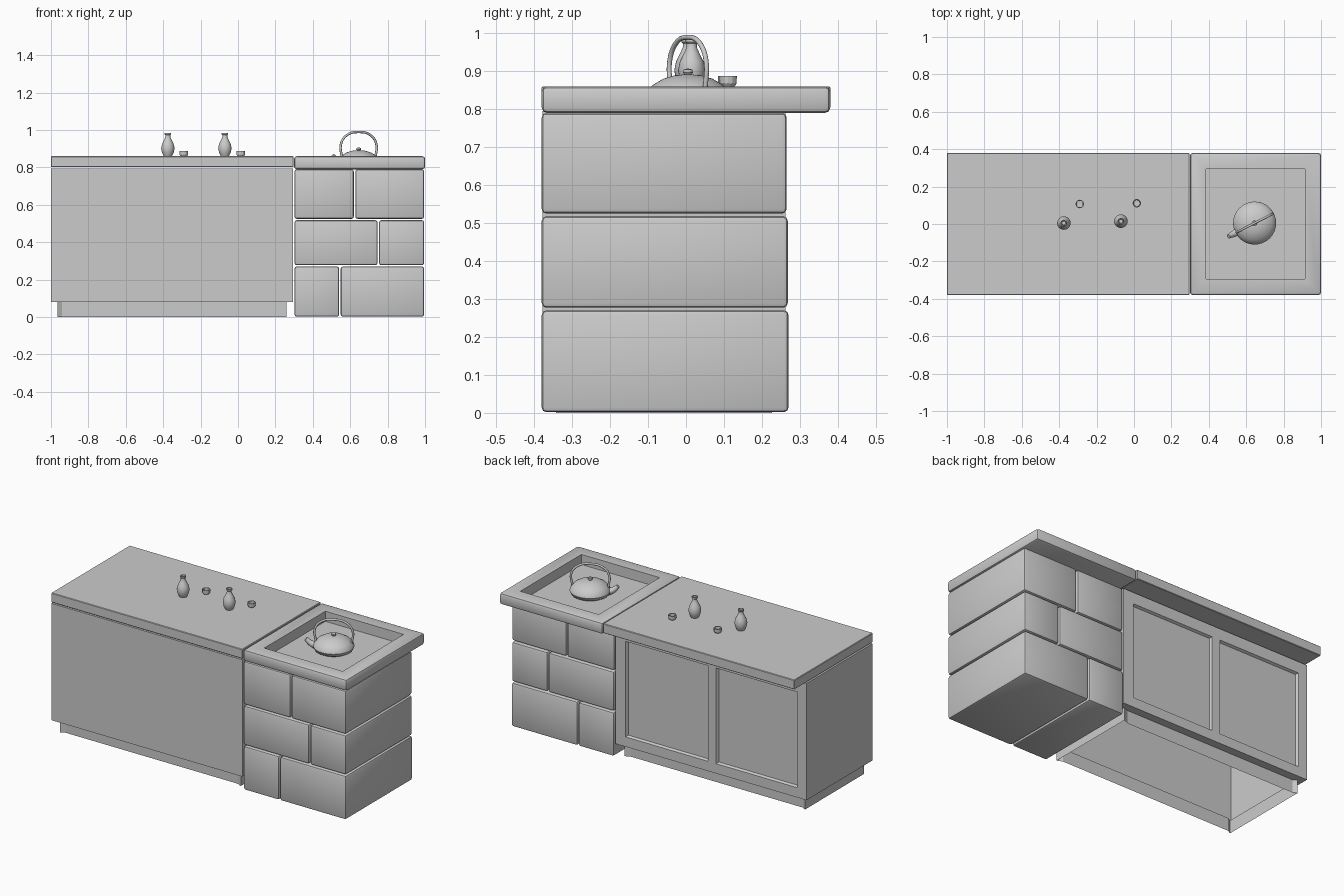
import bpy, bmesh, math
from mathutils import Vector, Matrix

if "Cube" in bpy.data.objects:
    bpy.data.objects.remove(bpy.data.objects["Cube"])


def finish(bm, name, smooth=None):
    bmesh.ops.recalc_face_normals(bm, faces=bm.faces)
    mesh = bpy.data.meshes.new(name)
    bm.to_mesh(mesh)
    bm.free()
    ob = bpy.data.objects.new(name, mesh)
    bpy.context.collection.objects.link(ob)
    if smooth:
        bpy.ops.object.select_all(action='DESELECT')
        ob.select_set(True)
        bpy.context.view_layer.objects.active = ob
        bpy.ops.object.shade_smooth_by_angle(angle=math.radians(smooth))
    return ob


def box_mesh(lo, hi):
    lo, hi = Vector(lo), Vector(hi)
    bm = bmesh.new()
    bmesh.ops.create_cube(bm, size=1, matrix=Matrix.Translation((lo + hi) / 2)
                          @ Matrix.Diagonal((*(hi - lo), 1)))
    return bm


def bevel(bm, edges, width, segments=2):
    bmesh.ops.bevel(bm, geom=list(edges), offset=width, segments=segments,
                    profile=0.5, affect='EDGES')


def lathe(name, profile, loc, segs=32, smooth=40):
    bm = bmesh.new()
    vs = [bm.verts.new((r, 0, z)) for r, z in profile]
    es = [bm.edges.new(p) for p in zip(vs, vs[1:])]
    bmesh.ops.spin(bm, geom=vs + es, cent=(0, 0, 0), axis=(0, 0, 1),
                   angle=math.tau, steps=segs)
    bmesh.ops.remove_doubles(bm, verts=bm.verts, dist=1e-4)
    ob = finish(bm, name, smooth)
    ob.location = loc
    return ob


def tube(name, points, radii, thickness, loc, turn):
    cu = bpy.data.curves.new(name, 'CURVE')
    cu.dimensions = '3D'
    cu.bevel_depth = thickness
    cu.bevel_resolution = 3
    cu.use_fill_caps = True
    sp = cu.splines.new('BEZIER')
    sp.resolution_u = 8
    sp.bezier_points.add(len(points) - 1)
    for bp, (x, z), r in zip(sp.bezier_points, points, radii):
        bp.co = (x, 0, z)
        bp.radius = r
        bp.handle_left_type = bp.handle_right_type = 'AUTO'
    ob = bpy.data.objects.new(name, cu)
    bpy.context.collection.objects.link(ob)
    ob.location = loc
    ob.rotation_euler.z = turn
    return ob


# Cabinet body with two recessed back panels and an open recessed plinth
bm = box_mesh((-1, -0.378, 0.08), (0.294, 0.262, 0.795))
cuts = [((x, 0, 0), (1, 0, 0)) for x in (-0.94, -0.388, -0.332, 0.225)]
cuts += [((0, 0, z), (0, 0, 1)) for z in (0.14, 0.725)]
for co, no in cuts:
    bmesh.ops.bisect_plane(bm, geom=bm.verts[:] + bm.edges[:] + bm.faces[:],
                           plane_co=co, plane_no=no)
bm.normal_update()
panels = []
for f in bm.faces:
    c = f.calc_center_median()
    if f.normal.y > 0.9 and 0.14 < c.z < 0.725 and (
            -0.94 < c.x < -0.388 or -0.332 < c.x < 0.225):
        panels.append(f)
bmesh.ops.inset_individual(bm, faces=panels, thickness=0.01, depth=-0.015)
bm.normal_update()
base = [f for f in bm.faces if f.normal.z < -0.9 and f.calc_center_median().z < 0.081]
bmesh.ops.inset_region(bm, faces=base, thickness=0.05)
ret = bmesh.ops.extrude_face_region(bm, geom=base)['geom']
bmesh.ops.translate(bm, vec=(0, 0, -0.08),
                    verts=[g for g in ret if isinstance(g, bmesh.types.BMVert)])
bmesh.ops.delete(bm, geom=[g for g in ret if isinstance(g, bmesh.types.BMFace)]
                 + [f for f in base if f.is_valid], context='FACES')
finish(bm, "cabinet_body")

# Cabinet worktop
bm = box_mesh((-1, -0.38, 0.802), (0.296, 0.38, 0.86))
bevel(bm, bm.edges, 0.003, 1)
finish(bm, "worktop")

# Stone courses: (bottom, top, joint position, back edge)
for row, (z0, z1, joint, back) in enumerate([(0.002, 0.27, 0.545, 0.27),
                                             (0.277, 0.518, 0.75, 0.268),
                                             (0.525, 0.79, 0.623, 0.265)]):
    for side, (x0, x1) in enumerate([(0.302, joint - 0.004), (joint + 0.004, 0.995)]):
        bm = box_mesh((x0, -0.38, z0), (x1, back, z1))
        bevel(bm, bm.edges, 0.012)
        finish(bm, f"stone_block_{row}_{side}", 35)

# Stone top with a sunken hearth
bm = box_mesh((0.3, -0.38, 0.79), (1.0, 0.38, 0.86))
bm.normal_update()
top = [f for f in bm.faces if f.normal.z > 0.9]
outer = bm.edges[:]
bmesh.ops.inset_region(bm, faces=top, thickness=0.12)
floor = bmesh.ops.extrude_face_region(bm, geom=top)['geom']
bmesh.ops.translate(bm, vec=(0, 0, -0.062),
                    verts=[g for g in floor if isinstance(g, bmesh.types.BMVert)])
bmesh.ops.delete(bm, geom=[f for f in top if f.is_valid], context='FACES_ONLY')
bevel(bm, [e for e in outer if e.is_valid], 0.014)
finish(bm, "hearth_top", 35)

# Kettle
spot, turn = (0.645, 0.005, 0), math.radians(27)
lathe("kettle_body", [(0, 0.8), (0.085, 0.8), (0.107, 0.812), (0.115, 0.83), (0.109, 0.847),
                      (0.092, 0.864), (0.065, 0.88), (0.035, 0.889), (0, 0.892)], spot)
lathe("kettle_knob", [(0, 0.888), (0.007, 0.888), (0.013, 0.896), (0.012, 0.904),
                      (0, 0.907)], spot, 16)
tube("kettle_spout", [(-0.085, 0.822), (-0.125, 0.835), (-0.156, 0.862)],
     [1.5, 1.1, 0.75], 0.016, spot, turn)
tube("kettle_handle", [(-0.1, 0.85), (-0.106, 0.925), (-0.07, 0.973), (0, 0.989),
                       (0.07, 0.973), (0.106, 0.925), (0.1, 0.85)],
     [1] * 7, 0.0065, spot, turn)

# Bottles and cups
for i, (x, y) in enumerate([(-0.375, 0.005), (-0.07, 0.015)]):
    lathe(f"bottle_{i}", [(0, 0), (0.022, 0), (0.031, 0.018), (0.036, 0.042), (0.031, 0.066),
                          (0.02, 0.088), (0.0135, 0.103), (0.0135, 0.113), (0.017, 0.117),
                          (0.017, 0.125), (0.012, 0.125), (0.01, 0.1), (0, 0.1)],
          (x, y, 0.86), 24)
for i, (x, y) in enumerate([(-0.29, 0.107), (0.015, 0.111)]):
    lathe(f"cup_{i}", [(0, 0), (0.017, 0), (0.022, 0.007), (0.023, 0.027), (0.018, 0.027),
                       (0.017, 0.007), (0, 0.005)], (x, y, 0.86), 12, 25)
